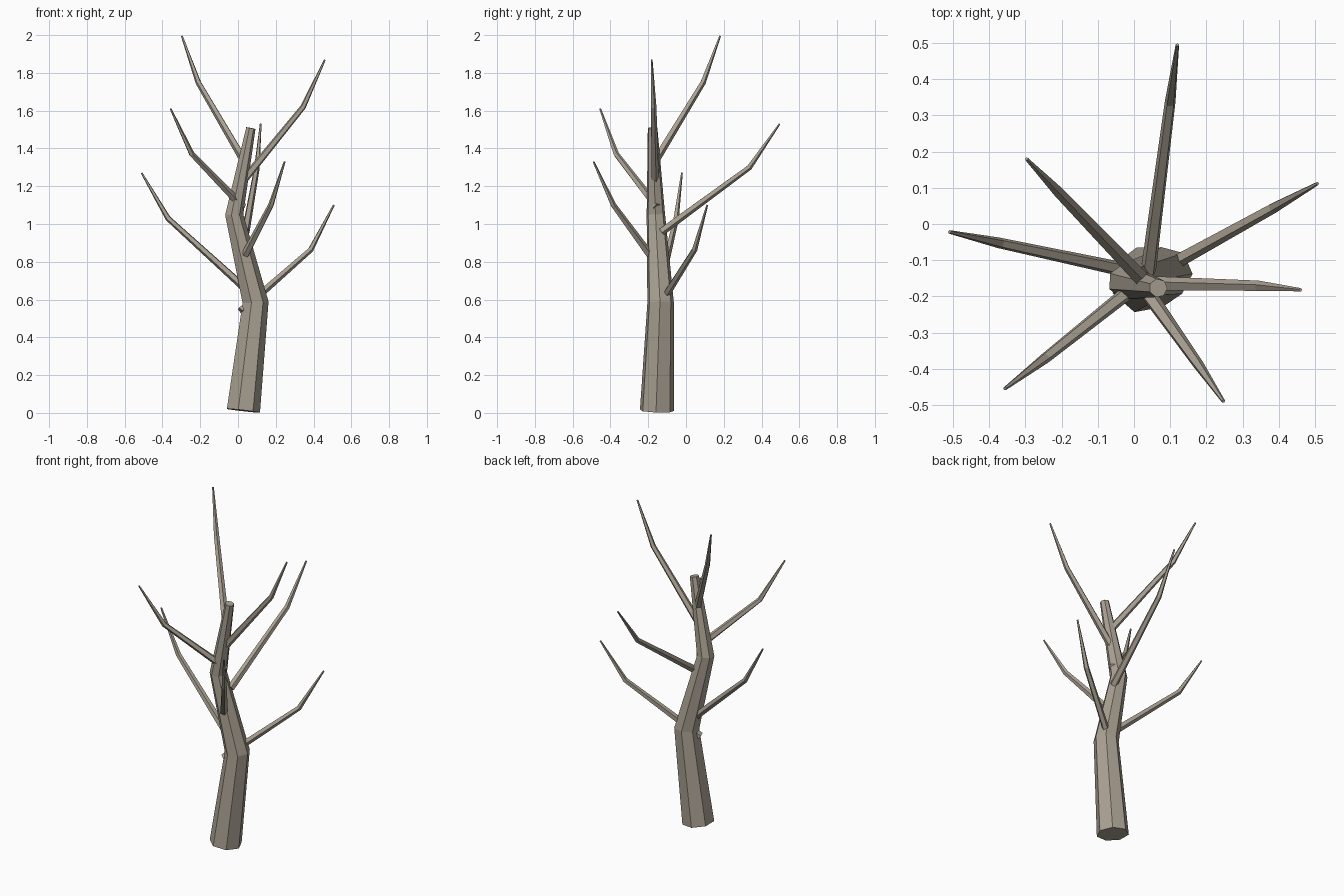
import bpy, bmesh
from math import cos, sin, radians, tau
from mathutils import Vector

cube = bpy.data.objects.get("Cube")
if cube:
    bpy.data.objects.remove(cube, do_unlink=True)

# Single dry-wood colour
bark = bpy.data.materials.new("grey_brown_bark")
bark.use_nodes = True
colour = (0.40, 0.355, 0.29, 1)
bark.diffuse_color = colour
bark.node_tree.nodes["Principled BSDF"].inputs["Base Color"].default_value = colour


def limb(name, points, radii, sides, start=0.0):
    """Tapered, capped tube with each ring square to the path."""
    pts = [Vector(p) for p in points]
    bm = bmesh.new()
    rings = []
    for i, (p, r) in enumerate(zip(pts, radii)):
        t = Vector()
        if i > 0:
            t += (p - pts[i - 1]).normalized()
        if i < len(pts) - 1:
            t += (pts[i + 1] - p).normalized()
        t.normalize()
        u = Vector((1, 0, 0))
        u = (u - t * u.dot(t)).normalized()
        v = t.cross(u)
        angles = [start + tau * k / sides for k in range(sides)]
        rings.append([bm.verts.new(p + (u * cos(a) + v * sin(a)) * r) for a in angles])
    for low, high in zip(rings, rings[1:]):
        for k in range(sides):
            n = (k + 1) % sides
            bm.faces.new((low[k], low[n], high[n], high[k]))
    bm.faces.new(rings[0][::-1])
    bm.faces.new(rings[-1])
    mesh = bpy.data.meshes.new(name)
    bm.to_mesh(mesh)
    bm.free()
    mesh.materials.append(bark)
    obj = bpy.data.objects.new(name, mesh)
    bpy.context.collection.objects.link(obj)
    return obj


# Crooked seven-sided trunk
limb("trunk",
     [(0.025, -0.155, 0.012), (0.09, -0.135, 0.585), (-0.022, -0.16, 1.05), (0.067, -0.177, 1.508)],
     [0.092, 0.072, 0.05, 0.026], 7, radians(255))

# Bent branches: base, elbow, tip
branches = {
    "top_left_back_branch": [(0.03, -0.16, 1.34), (-0.21, 0.09, 1.75), (-0.297, 0.18, 1.995)],
    "top_right_branch": [(0.02, -0.165, 1.22), (0.345, -0.172, 1.62), (0.46, -0.182, 1.87)],
    "back_branch": [(0.04, -0.13, 0.96), (0.1, 0.335, 1.3), (0.12, 0.495, 1.53)],
    "front_left_branch": [(0.025, -0.155, 1.09), (-0.245, -0.37, 1.37), (-0.357, -0.455, 1.61)],
    "low_right_branch": [(0.015, -0.16, 0.54), (0.385, 0.045, 0.865), (0.507, 0.112, 1.1)],
    "low_left_branch": [(0.06, -0.145, 0.64), (-0.37, -0.053, 1.03), (-0.51, -0.022, 1.27)],
    "front_right_branch": [(0.04, -0.195, 0.84), (0.175, -0.385, 1.1), (0.247, -0.49, 1.33)],
}
for name, path in branches.items():
    limb(name, path, [0.022, 0.0155, 0.005], 5, radians(18))
